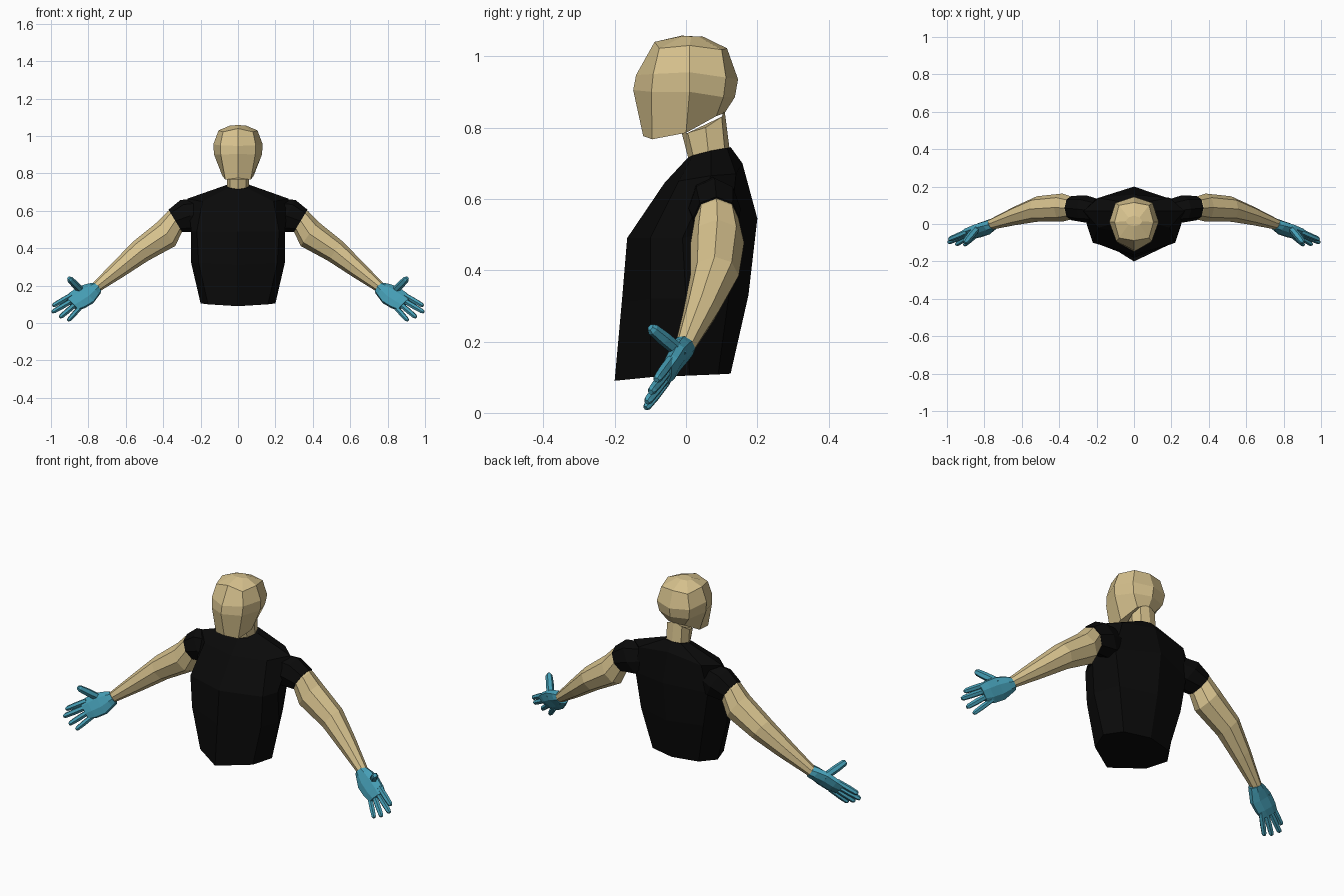
import bpy, bmesh, math
from mathutils import Vector as V


def material(name, rgb):
    m = bpy.data.materials.new(name)
    m.diffuse_color = (*rgb, 1)
    return m


SKIN = material("tan skin", (0.68, 0.54, 0.27))
SHIRT = material("black cloth", (0.003, 0.003, 0.003))
GLOVE = material("teal glove", (0.06, 0.34, 0.46))


def loft(name, rings, mat, flip=1):
    """Skin a stack of equal-length rings and cap both ends."""
    bm = bmesh.new()
    loops = [[bm.verts.new((p[0] * flip, p[1], p[2])) for p in r] for r in rings]
    n = len(loops[0])
    for a, b in zip(loops, loops[1:]):
        for i in range(n):
            j = (i + 1) % n
            bm.faces.new((a[i], a[j], b[j], b[i]))
    bm.faces.new(loops[0])
    bm.faces.new(loops[-1])
    bmesh.ops.recalc_face_normals(bm, faces=bm.faces)
    me = bpy.data.meshes.new(name)
    bm.to_mesh(me)
    bm.free()
    me.materials.append(mat)
    ob = bpy.data.objects.new(name, me)
    bpy.context.collection.objects.link(ob)
    return ob


def whole(half):
    """Complete a front-to-back half ring by reflecting it in x."""
    return half + [(-x, y, z) for x, y, z in reversed(half[1:-1])]


def oval(c, side, up, n=8, turn=0.0):
    c, side, up = V(c), V(side), V(up)
    return [c + side * math.cos(turn + math.tau * i / n)
            + up * math.sin(turn + math.tau * i / n) for i in range(n)]


# Torso, hem to collar
loft("shirt_body", [whole(r) for r in (
    [(0, -.2, .09), (.16, -.10, .10), (.2, .01, .105), (.14, .09, .108), (0, .125, .11)],
    [(0, -.18, .31), (.21, -.10, .32), (.25, .0, .32), (.19, .12, .33), (0, .175, .33)],
    [(0, -.165, .49), (.22, -.10, .49), (.25, -.01, .49), (.22, .125, .52), (0, .2, .545)],
    [(0, -.06, .645), (.19, -.02, .65), (.27, .07, .665), (.19, .14, .67), (0, .158, .70)],
    [(0, .005, .715), (.05, .02, .722), (.07, .07, .735), (.05, .115, .743), (0, .125, .745)],
)], SHIRT)

# Neck
loft("neck", [whole(r) for r in (
    [(0, .01, .70), (.04, .025, .70), (.06, .065, .71), (.045, .11, .72), (0, .124, .725)],
    [(0, -.012, .785), (.045, .005, .785), (.06, .055, .80), (.045, .10, .83), (0, .108, .85)],
)], SKIN)

# Head, jaw to crown
loft("head", [whole(r) for r in (
    [(0, -.12, .776), (.068, -.095, .767), (.083, .0, .785), (.05, .085, .832), (0, .108, .84)],
    [(0, -.148, .905), (.092, -.097, .90), (.128, .01, .90), (.09, .105, .885), (0, .137, .885)],
    [(0, -.14, .947), (.095, -.092, .95), (.132, .01, .955), (.1, .112, .94), (0, .146, .935)],
    [(0, -.088, 1.04), (.08, -.075, 1.022), (.104, .01, 1.03), (.08, .10, 1.018), (0, .115, 1.022)],
    [(0, -.01, 1.058), (.03, -.005, 1.057), (.045, .015, 1.055), (.03, .035, 1.055), (0, .045, 1.056)],
)], SKIN)

# Hand directions: across the knuckles and out of the palm
ACROSS = V((.71, .27, .64)).normalized()
OUT = V((-.11, -.84, .53)).normalized()


def finger(name, base, tip, r, flip):
    base, tip = V(base), V(tip)
    axis = (tip - base).normalized()
    side = axis.cross(OUT if abs(axis.dot(OUT)) < .6 else ACROSS).normalized()
    up = side.cross(axis)
    steps = ((-.25, 1.0), (.45, 1.05), (.9, .9), (1.0, .55))
    loft(name, [oval(base.lerp(tip, t), side * r * k, up * r * k, 6)
                for t, k in steps], GLOVE, flip)


for flip, tag in ((1, "right"), (-1, "left")):
    # Sleeve, cut square to the arm
    loft(f"sleeve_{tag}", [
        oval((x, y, z), (0, ry, 0), (.52 * rz, 0, .855 * rz))
        for x, y, z, ry, rz in ((.18, .07, .59, .06, .085),
                                (.255, .08, .573, .073, .1),
                                (.335, .085, .546, .065, .07))], SHIRT, flip)
    # Bare arm, shoulder to wrist
    loft(f"arm_{tag}", [
        oval((x, y, z), (0, ry, 0), (.58 * rz, 0, .815 * rz))
        for x, y, z, ry, rz in ((.315, .085, .558, .06, .065),
                                (.338, .086, .542, .062, .067),
                                (.382, .088, .477, .075, .08),
                                (.52, .08, .385, .068, .065),
                                (.64, .043, .287, .05, .048),
                                (.775, -.005, .178, .028, .026))], SKIN, flip)
    # Palm
    loft(f"palm_{tag}", [
        oval(c, ACROSS * w, OUT * t, 8, math.pi / 8)
        for c, w, t in (((.757, -.003, .187), .036, .033),
                        ((.778, -.012, .175), .047, .032),
                        ((.815, -.03, .15), .064, .028),
                        ((.86, -.047, .121), .062, .025),
                        ((.892, -.06, .102), .053, .018))], GLOVE, flip)
    # Fingers and thumb
    for name, base, tip, r in (
            ("index_finger", (.912, -.05, .137), (.99, -.083, .092), .0145),
            ("middle_finger", (.899, -.056, .113), (.993, -.099, .058), .0145),
            ("ring_finger", (.879, -.062, .092), (.952, -.110, .030), .0145),
            ("little_finger", (.853, -.066, .074), (.908, -.113, .013), .0135),
            ("thumb", (.847, -.03, .182), (.905, -.100, .240), .019)):
        finger(f"{name}_{tag}", base, tip, r, flip)
